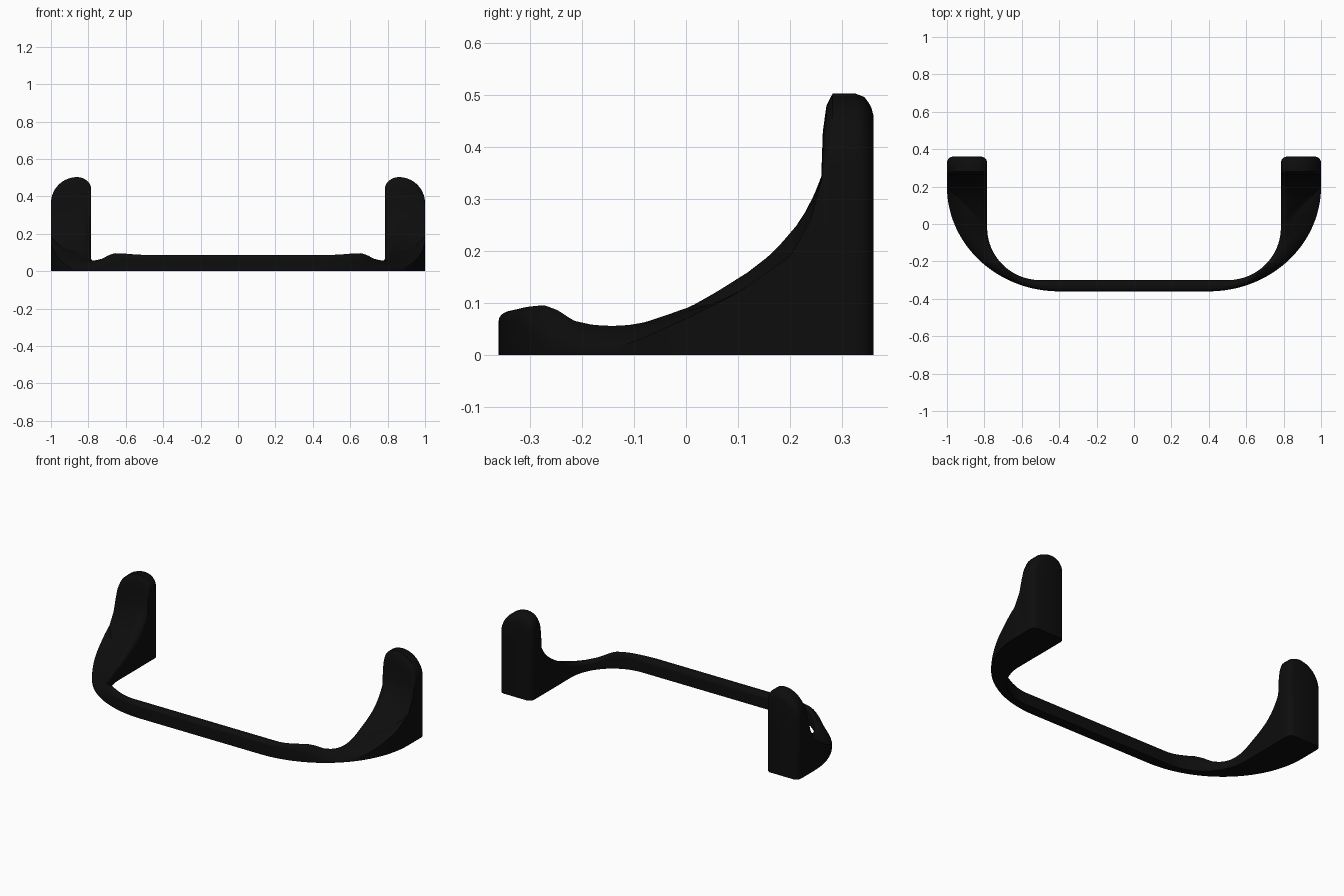
import bpy, bmesh
from math import sin, cos, pi

if "Cube" in bpy.data.objects:
    bpy.data.objects.remove(bpy.data.objects["Cube"])


def curve(table):
    """Piecewise-linear lookup with eased neighbours."""
    def at(v):
        if v <= table[0][0]:
            return table[0][1]
        for (a, fa), (b, fb) in zip(table, table[1:]):
            if v <= b:
                return fa + (fb - fa) * (v - a) / (b - a)
        return table[-1][1]
    return at


# Height of the inner ridge and outer shoulder, and section roundness, along y
ridge = curve([(-.30, .086), (-.285, .093), (-.265, .096), (-.245, .086), (-.22, .066),
               (-.19, .058), (-.16, .056), (-.13, .058), (-.1, .064), (-.05, .083), (0, .107),
               (.1, .166), (.15, .202), (.2, .25), (.23, .287), (.26, .343), (.263, .43),
               (.27, .48), (.282, .503), (.325, .503), (.343, .496), (.355, .48), (.36, .462)])
shoulder = curve([(-.36, .066), (-.32, .064), (-.29, .035), (-.25, .014), (-.15, .012),
                  (-.1, .025), (0, .07), (.1, .12), (.2, .19), (.24, .26), (.26, .335),
                  (.27, .36), (.34, .365), (.36, .34)])
roundness = curve([(-.36, 1), (-.31, .8), (-.24, .25), (.1, .25), (.25, .8), (.28, 1)])
crown = curve([(-.36, .5), (-.25, .22), (.15, .22), (.27, .35)])

# Plan stations: (inner x, inner y, outer x, outer y)
stations = [(0, -.30, 0, -.36), (.25, -.30, .2, -.36)]
N = 40
for i in range(N + 1):                       # curved corner
    a = pi / 2 * i / N
    stations.append((.5 + .285 * sin(a), -.02 - .28 * cos(a),
                     .4 + .6 * sin(a), .2 - .56 * cos(a)))
for i in range(1, 15):                       # arm up to the post
    t = i / 14
    stations.append((.785, -.02 + .28 * t, 1, .2 + .06 * t))
for y, inset in [(.263, 0), (.266, 0), (.27, 0), (.276, 0), (.282, 0), (.325, 0),
                 (.334, .001), (.343, .004), (.35, .009), (.356, .016), (.36, .028)]:
    stations.append((.785 + inset, y, 1 - inset, y))


def section(xi, yi, xo, yo):
    hi, ho, k, c = ridge(yi), shoulder(yo), roundness(yo), crown(yo)
    rz = min(.065, .3 * hi)
    prof = [(0, 0), (1, 0), (1, ho)]
    for j in range(1, 11):                   # outer shoulder up to the crown
        a = pi / 2 * j / 10
        t = j / 10
        u = k * cos(a) + (1 - k) * (1 - t)
        w = k * sin(a) + (1 - k) * t
        prof.append((c + (1 - c) * u, ho + (hi - ho) * w))
    for j in range(1, 7):                    # crown down to the inner wall
        a = pi / 2 * j / 6
        prof.append((c * (1 - sin(a)), hi - rz * (1 - cos(a))))
    return [(xi + (xo - xi) * u, yi + (yo - yi) * u, z) for u, z in prof]


# Bumper frame: loft one half, then mirror it
bm = bmesh.new()
rings = [[bm.verts.new(p) for p in section(*s)] for s in stations]
n = len(rings[0])
for r, q in zip(rings, rings[1:]):
    for j in range(n):
        m = (j + 1) % n
        bm.faces.new((r[j], r[m], q[m], q[j]))
bm.faces.new(rings[-1])
bmesh.ops.recalc_face_normals(bm, faces=bm.faces)
# an open half can be recalculated inside-out: the end cap must face +y
bm.faces.ensure_lookup_table()
bm.normal_update()
if bm.faces[-1].normal.y < 0:
    bmesh.ops.reverse_faces(bm, faces=bm.faces)
me = bpy.data.meshes.new("bumper_frame")
bm.to_mesh(me)
bm.free()
frame = bpy.data.objects.new("bumper_frame", me)
bpy.context.collection.objects.link(frame)
mirror = frame.modifiers.new("mirror", 'MIRROR')
mirror.use_clip = True
mirror.merge_threshold = .0005

# Black finish
mat = bpy.data.materials.new("black")
mat.diffuse_color = (.004, .004, .004, 1)
mat.use_nodes = True
mat.node_tree.nodes["Principled BSDF"].inputs["Base Color"].default_value = mat.diffuse_color
me.materials.append(mat)

bpy.context.view_layer.objects.active = frame
frame.select_set(True)
bpy.ops.object.shade_smooth_by_angle(angle=.7)
